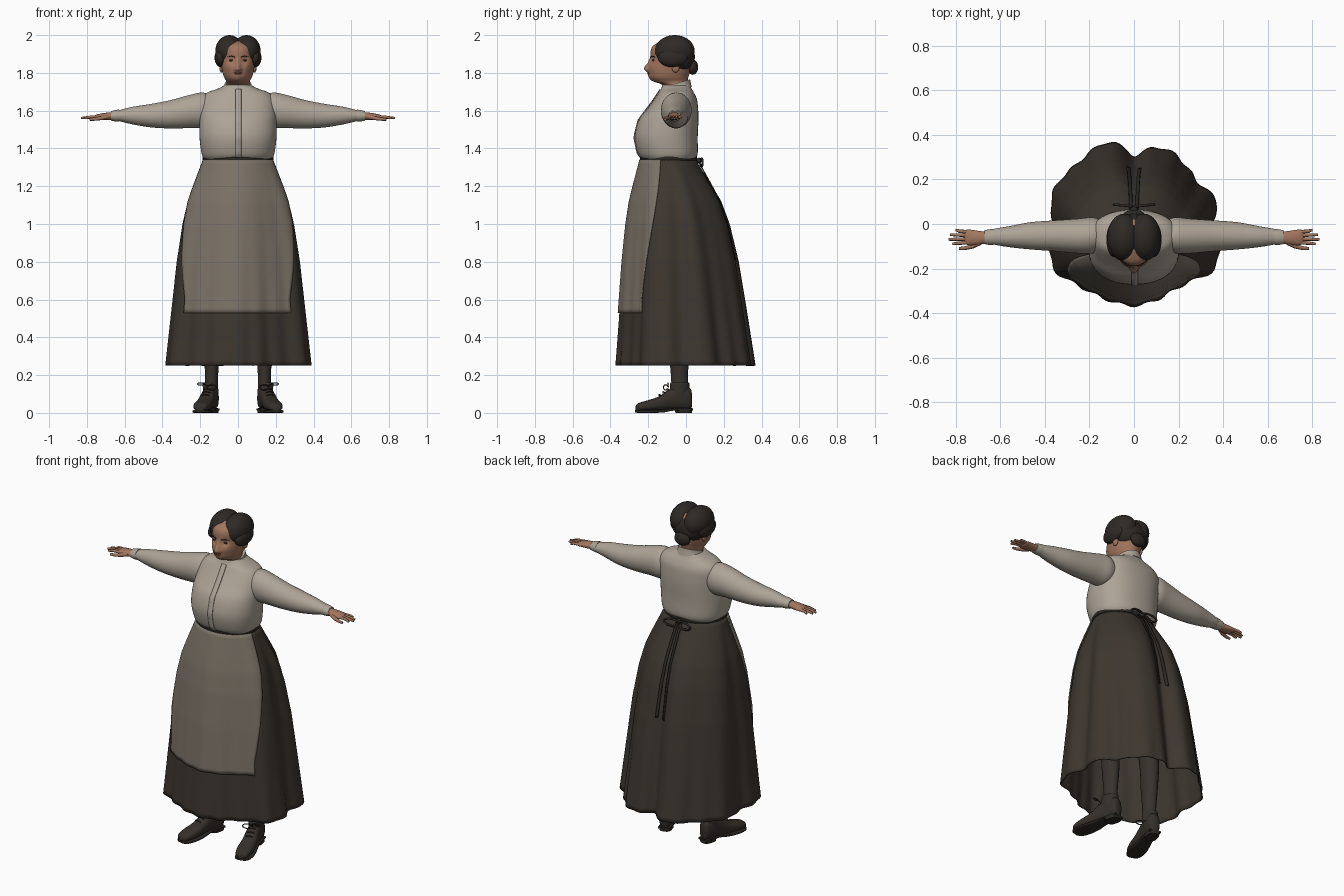
import bpy, bmesh, math
from mathutils import Vector, Matrix

old = bpy.data.objects.get("Cube")
if old:
    bpy.data.objects.remove(old)


def material(name, r, g, b):
    m = bpy.data.materials.new(name)
    m.use_nodes = True
    m.diffuse_color = (r, g, b, 1)
    shader = m.node_tree.nodes["Principled BSDF"]
    shader.inputs["Base Color"].default_value = (r, g, b, 1)
    shader.inputs["Roughness"].default_value = .8
    return m


BLOUSE = material("blouse cream", .42, .37, .31)
APRON = material("apron taupe", .2, .17, .135)
SKIRT = material("skirt brown", .047, .037, .028)
BELT = material("belt dark", .026, .022, .017)
SKIN = material("skin", .36, .18, .11)
HAIR = material("hair dark brown", .027, .022, .018)
BOOT = material("boot leather", .036, .029, .023)
STOCKING = material("stocking", .04, .032, .026)
LIPS = material("lips", .22, .08, .055)
EYES = material("eyes", .05, .035, .028)


def catmull(a, b, c, d, t):
    return b + .5 * t * (c - a + t * (2 * a - 5 * b + 4 * c - d + t * (3 * (b - c) + d - a)))


def finish(name, bm, mat):
    bmesh.ops.recalc_face_normals(bm, faces=bm.faces[:])
    mesh = bpy.data.meshes.new(name)
    bm.to_mesh(mesh)
    bm.free()
    mesh.materials.append(mat)
    ob = bpy.data.objects.new(name, mesh)
    bpy.context.collection.objects.link(ob)
    return ob


def loft(name, rings, mat, axis="z", n=40, power=2, steps=4, side=1, shape=None, caps=True):
    """Rings are (position, low and high of first axis, low and high of second)."""
    bm = bmesh.new()
    rows = []
    last = len(rings) - 1
    for i in range(last * steps + 1):
        j = min(i // steps, last - 1)
        near = [rings[min(max(j + o, 0), last)] for o in (-1, 0, 1, 2)]
        p, a0, a1, b0, b1 = [catmull(*q, i / steps - j) for q in zip(*near)]
        row = []
        for k in range(n):
            w = math.tau * k / n
            c, s = [math.copysign(abs(f) ** (2 / power), f) for f in (math.cos(w), math.sin(w))]
            a = (a0 + a1 + (a1 - a0) * c) / 2
            b = (b0 + b1 + (b1 - b0) * s) / 2
            v = Vector({"z": (a, b, p), "x": (p, a, b), "y": (a, p, b)}[axis])
            if shape:
                v = shape(v)
            v.x *= side
            row.append(bm.verts.new(v))
        rows.append(row)
    for r, q in zip(rows, rows[1:]):
        for k in range(n):
            bm.faces.new((r[k - 1], r[k], q[k], q[k - 1]))
    if caps:
        bm.faces.new(rows[0])
        bm.faces.new(rows[-1])
    return finish(name, bm, mat)


def sheet(name, point, nu, nv, mat, closed=False, thick=.006):
    bm = bmesh.new()
    cols = [[bm.verts.new(point(i / nu, j / nv)) for j in range(nv + 1)]
            for i in range(nu if closed else nu + 1)]
    for i in range(nu):
        a, b = cols[i], cols[(i + 1) % len(cols)]
        for j in range(nv):
            bm.faces.new((a[j], b[j], b[j + 1], a[j + 1]))
    ob = finish(name, bm, mat)
    mod = ob.modifiers.new("cloth thickness", "SOLIDIFY")
    mod.thickness, mod.offset = thick, 0
    return ob


def blobs(name, parts, mat):
    bm = bmesh.new()
    for centre, radii in parts:
        m = Matrix.Translation(centre) @ Matrix.Diagonal((*radii, 1))
        bmesh.ops.create_uvsphere(bm, u_segments=32, v_segments=20, radius=1, matrix=m)
    return finish(name, bm, mat)


def tube(name, points, radius, mat, taper=1):
    curve = bpy.data.curves.new(name, "CURVE")
    curve.dimensions = "3D"
    curve.bevel_depth, curve.bevel_resolution, curve.use_fill_caps = radius, 3, True
    spline = curve.splines.new("POLY")
    spline.points.add(len(points) - 1)
    for i, p in enumerate(points):
        spline.points[i].co = (*p, 1)
        spline.points[i].radius = 1 + (taper - 1) * i / (len(points) - 1)
    spline.use_smooth = True
    curve.materials.append(mat)
    ob = bpy.data.objects.new(name, curve)
    bpy.context.collection.objects.link(ob)
    return ob


# Skirt: an oval waist spreading to a folded hem
HEM = [.35, .385, .345, .345, .362, .355, .305, .38, .378, .37, .385, .385,
       .36, .39, .41, .375, .36, .36, .365, .355, .345, .36, .41, .395]
FLARE = [(1.34, 0), (1.27, .14), (1.2, .28), (1.12, .43), (1, .57), (.8, .72), (.53, .86), (.25, 1)]


def flare(z):
    for (z0, k0), (z1, k1) in zip(FLARE, FLARE[1:]):
        if z >= z1:
            return k0 + (k1 - k0) * (z0 - z) / (z0 - z1)
    return 1


def skirt_point(angle, z, out=0):
    f = angle / math.tau * len(HEM)
    i = math.floor(f)
    r = catmull(*[HEM[(i + o) % len(HEM)] for o in (-1, 0, 1, 2)], f - i)
    k = flare(z)
    r += .006 * math.sin(angle * 19) * k ** 4 + out
    c, s = math.cos(angle), math.sin(angle)
    x = (.182 + out) * c * (1 - k) + r * c * k
    y = (-.0925 + (.1425 + out) * s) * (1 - k) + r * s * k
    return Vector((x, y, z))


sheet("skirt", lambda u, v: skirt_point(u * math.tau, 1.34 - 1.09 * v), 144, 40, SKIRT, True)


def apron_point(u, v):
    half = math.radians(74 - 23 * min(1, v * 1.1))
    return skirt_point(-math.pi / 2 + (2 * u - 1) * half, 1.34 - .81 * v, .009)


sheet("apron", apron_point, 48, 36, APRON)

# Belt with a bow and two hanging strings at the back
loft("belt", [(1.328, -.184, .184, -.24, .055), (1.35, -.188, .188, -.244, .059),
              (1.374, -.186, .186, -.242, .057)], BELT)
for side, label in ((1, "left"), (-1, "right")):
    def string_point(u, v):
        z = 1.33 - .52 * v
        x = side * (.012 + .012 * v) + .014 * (u - .5)
        return skirt_point(math.acos(x / (.182 + .14 * flare(z))), z, .012)
    sheet(label + "_apron_string", string_point, 2, 24, BELT, thick=.005)
    loop = [(side * .045 * (1 - math.cos(t * math.pi / 6)),
             .075 + .012 * math.sin(t * math.pi / 12),
             1.335 - .01 * t / 6 + .016 * math.sin(t * math.pi / 6)) for t in range(13)]
    tube(label + "_bow_loop", loop, .006, BELT)
blobs("bow_knot", [((0, .068, 1.335), (.016, .014, .016))], BELT)

# Blouse
TORSO = [(1.345, -.18, .18, -.235, .05), (1.375, -.193, .193, -.255, .062),
         (1.46, -.204, .204, -.272, .062), (1.55, -.204, .204, -.25, .066),
         (1.61, -.2, .2, -.205, .064), (1.66, -.192, .192, -.168, .058),
         (1.695, -.165, .165, -.145, .042), (1.715, -.11, .11, -.132, .03),
         (1.735, -.07, .07, -.125, .022)]
loft("blouse_body", TORSO, BLOUSE, n=56, power=2.3)


def placket_point(u, v):
    f = .3 + v * 6.6
    i = int(f)
    z, y = [TORSO[i][c] + (TORSO[i + 1][c] - TORSO[i][c]) * (f - i) for c in (0, 3)]
    return Vector((-.012 + .03 * u, y - .004, z))


sheet("blouse_placket", placket_point, 2, 32, BLOUSE)


def tilt(v):
    v.z += .3 * (v.y + .04)
    return v


loft("collar", [(1.705, -.086, .086, -.135, .03), (1.73, -.074, .074, -.13, .025),
                (1.748, -.07, .07, -.127, .022)], BLOUSE, shape=tilt)

# Head and neck, with the features pushed out of the front
FEATURES = [(0, 1.823, .011, -.024), (0, 1.842, .009, -.012), (0, 1.862, .009, -.006),
            (.036, 1.868, .014, .01), (-.036, 1.868, .014, .01), (0, 1.797, .012, -.006),
            (.045, 1.828, .018, -.006), (-.045, 1.828, .018, -.006), (0, 1.765, .014, -.006),
            (.012, 1.817, .006, -.008), (-.012, 1.817, .006, -.008)]


def features(v):
    if v.y < -.1:
        v.y += sum(amount * math.exp(-((v.x - x) ** 2 + (v.z - z) ** 2) / (2 * r * r))
                   for x, z, r, amount in FEATURES)
    return v


loft("head", [(1.69, -.066, .066, -.12, .015), (1.735, -.062, .062, -.124, .01),
              (1.755, -.062, .062, -.17, .01), (1.775, -.073, .073, -.19, .012),
              (1.8, -.081, .081, -.195, .02), (1.84, -.088, .088, -.194, .03),
              (1.88, -.09, .09, -.19, .035), (1.925, -.088, .088, -.185, .03),
              (1.95, -.076, .076, -.166, .02), (1.97, -.05, .05, -.12, 0)],
     SKIN, n=112, steps=8, shape=features)
blobs("lips", [((0, -.199, 1.8), (.021, .005, .004)), ((0, -.199, 1.794), (.017, .006, .004))], LIPS)
for side, label in ((1, "left"), (-1, "right")):
    blobs(label + "_eye", [((side * .036, -.173, 1.866), (.013, .006, .005))], EYES)
    tube(label + "_eyebrow", [(side * .017, -.189, 1.884), (side * .036, -.183, 1.889),
                              (side * .056, -.165, 1.884)], .0028, HAIR, .5)
    blobs(label + "_ear", [((side * .088, -.055, 1.828), (.011, .02, .026))], SKIN)

# Hair parted in the middle, rolled over the ears, with a low bun
blobs("hair", [((s * .045, -.06, 1.915), (.075, .106, .085)) for s in (1, -1)]
      + [((s * .09, -.07, 1.88), (.034, .078, .05)) for s in (1, -1)]
      + [((0, -.03, 1.885), (.106, .077, .085))], HAIR)
blobs("hair_bun", [((0, .036, 1.83), (.05, .028, .04))], HAIR)

for side, label in ((1, "left"), (-1, "right")):
    # Sleeve and cuff
    loft(label + "_sleeve", [(.15, -.12, .02, 1.52, 1.685), (.19, -.132, .03, 1.508, 1.696),
                             (.25, -.132, .024, 1.508, 1.685), (.36, -.122, .016, 1.506, 1.655),
                             (.465, -.114, .008, 1.512, 1.635), (.56, -.104, -.01, 1.528, 1.62),
                             (.62, -.094, -.02, 1.542, 1.605), (.64, -.09, -.026, 1.547, 1.6)],
         BLOUSE, "x", side=side)
    loft(label + "_cuff", [(.63, -.094, -.022, 1.542, 1.606), (.65, -.094, -.024, 1.543, 1.603),
                           (.672, -.09, -.028, 1.547, 1.597)], BLOUSE, "x", side=side)
    # Hand
    loft(label + "_palm", [(.655, -.085, -.034, 1.553, 1.592), (.69, -.092, -.032, 1.55, 1.59),
                           (.73, -.096, -.026, 1.551, 1.584), (.752, -.092, -.026, 1.554, 1.578),
                           (.76, -.086, -.034, 1.56, 1.573)], SKIN, "x", 24, side=side)
    for finger, y, tip, drift in (("index", -.083, .815, -.006), ("middle", -.067, .832, -.002),
                                  ("ring", -.051, .825, .003), ("little", -.036, .8, .008)):
        tube(f"{label}_{finger}_finger", [(side * .74, y, 1.567), (side * .785, y + drift / 2, 1.566),
                                          (side * (tip - .006), y + drift, 1.561),
                                          (side * tip, y + drift, 1.56)], .0088, SKIN, .6)
    tube(label + "_thumb", [(side * .69, -.082, 1.568), (side * .725, -.1, 1.56),
                            (side * .76, -.109, 1.555), (side * .785, -.11, 1.553)], .0125, SKIN, .55)
    # Leg
    loft(label + "_leg", [(.1, .104, .174, -.075, .012), (.2, .105, .174, -.08, .01),
                          (.32, .098, .182, -.09, .02), (.5, .09, .19, -.1, .025),
                          (.9, .04, .19, -.14, .02)], STOCKING, n=24, side=side)
    # Boot, turned a little outward
    boot = [
        loft(label + "_boot", [(-.272, -.018, .018, .014, .036), (-.258, -.036, .036, .01, .052),
                               (-.21, -.046, .046, .01, .066), (-.15, -.044, .044, .012, .086),
                               (-.095, -.04, .04, .016, .122), (-.045, -.039, .039, .016, .145),
                               (0, -.037, .037, .016, .142), (.022, -.03, .03, .018, .13),
                               (.03, -.014, .014, .03, .11)], BOOT, "y", 28, 2.4),
        loft(label + "_boot_shaft", [(.07, -.039, .039, -.1, .02), (.12, -.039, .039, -.088, .018),
                                     (.15, -.04, .04, -.086, .018), (.16, -.038, .038, -.084, .016)],
             BOOT, n=28),
        loft(label + "_boot_sole", [(-.274, -.022, .022, .003, .016), (-.255, -.041, .041, 0, .015),
                                    (-.2, -.05, .05, 0, .015), (-.13, -.042, .042, .002, .018),
                                    (-.07, -.035, .035, .012, .025), (.03, -.034, .034, .012, .025)],
             BELT, "y", 28, 5),
        loft(label + "_boot_heel", [(0, -.034, .034, -.055, .03), (.024, -.036, .036, -.062, .032)],
             BELT, n=28, power=3)]
    for s in (1, -1):
        boot.append(tube(f"{label}_lace_loop_{'inner' if s * side < 0 else 'outer'}",
                         [(s * .026 * (1 - math.cos(t * math.pi / 6)), -.095 - .015 * math.sin(t * math.pi / 12),
                           .135 + .014 * math.sin(t * math.pi / 6) + .003 * t * (s * side > 0))
                          for t in range(11)], .003, BELT))
    for i in range(3):
        boot.append(tube(f"{label}_lace_{i}", [(-.022, -.098 - .022 * i, .122 - .015 * i),
                                               (0, -.103 - .022 * i, .128 - .015 * i),
                                               (.022, -.098 - .022 * i, .122 - .015 * i)], .003, BELT))
    for part in boot:
        part.location.x = side * .138
        part.rotation_euler.z = side * math.radians(14)

# Smooth shading with sharp edges kept
bpy.ops.object.select_all(action="DESELECT")
for ob in bpy.context.scene.objects:
    if ob.type == "MESH":
        ob.select_set(True)
        bpy.context.view_layer.objects.active = ob
bpy.ops.object.shade_smooth_by_angle(angle=math.radians(50))
